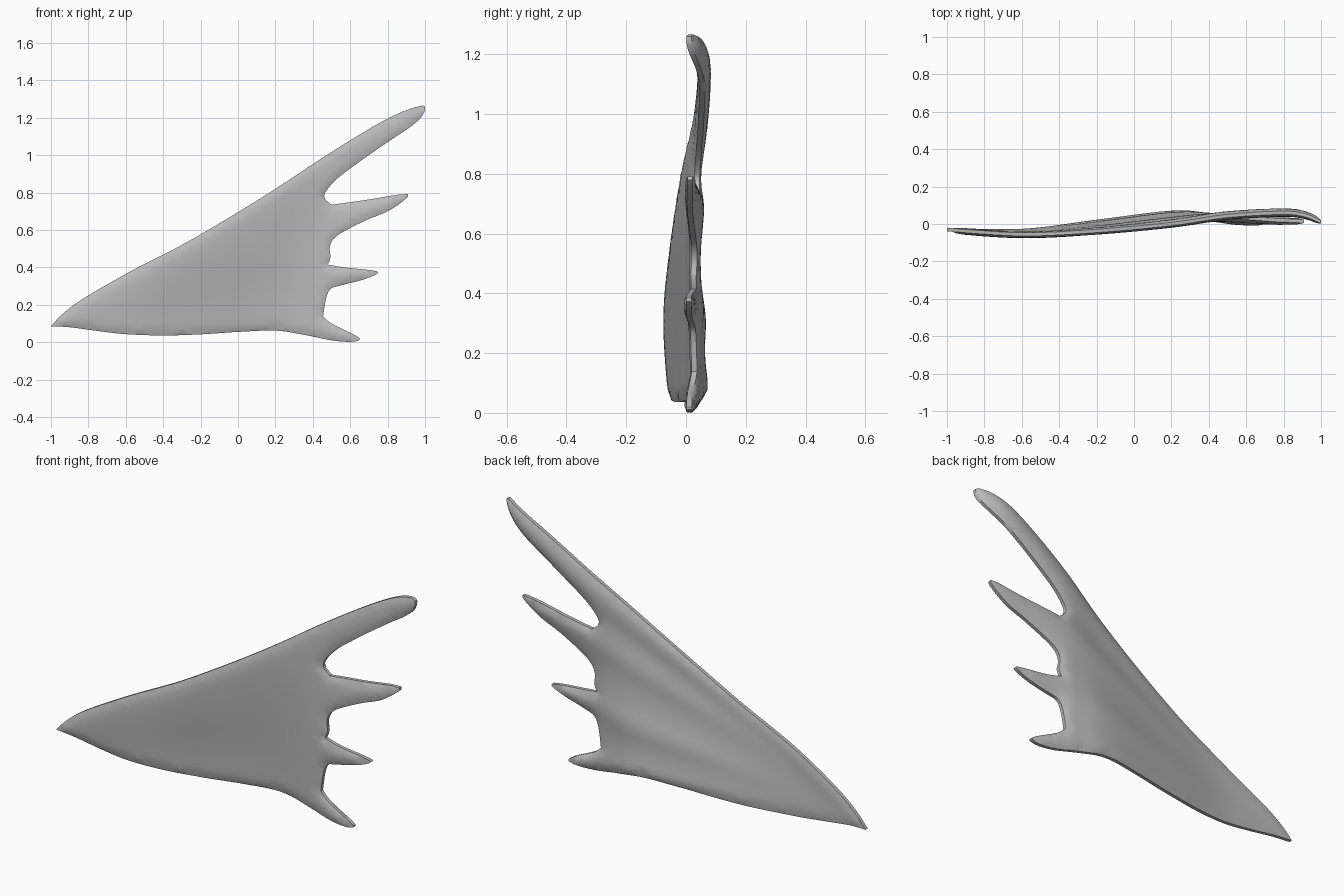
import bpy, bmesh, math
from mathutils import Vector, kdtree
from mathutils.geometry import delaunay_2d_cdt

default_cube = bpy.data.objects.get("Cube")
if default_cube:
    bpy.data.objects.remove(default_cube, do_unlink=True)

# Fin outline, counter-clockwise from the root tip; each line is one stretch between sharp corners
STRETCHES = [
    # lower edge and lowest finger
    [(-1, .085), (-.9, .08), (-.75, .06), (-.6, .043), (-.4, .036), (-.2, .042), (0, .055), (.2, .062),
     (.35, .04), (.5, .01), (.6, .002), (.65, .012), (.63, .035), (.5, .1), (.455, .138)],
    # third finger
    [(.455, .138), (.47, .23), (.495, .285), (.555, .305), (.68, .338), (.75, .372),
     (.7, .386), (.57, .4), (.48, .415)],
    # second finger
    [(.48, .415), (.495, .455), (.49, .51), (.53, .57), (.68, .65), (.81, .705), (.91, .78),
     (.87, .79), (.68, .76), (.5, .735)],
    # notch, longest finger and leading edge
    [(.5, .735), (.46, .782), (.52, .865), (.65, .965), (.8, 1.07), (.92, 1.15), (.985, 1.21),
     (1, 1.26), (.96, 1.26), (.85, 1.22), (.7, 1.14), (.45, .985), (.2, .82), (-.05, .665),
     (-.3, .52), (-.55, .392), (-.75, .28), (-.87, .205), (-.95, .14), (-1, .085)],
]
# Sideways bend of the sheet along the leading and the lower edge, as (x, y)
LEADING_BEND = [(-1, -.03), (-.6, -.055), (-.2, -.037), (.2, 0), (.5, .043), (.8, .06), (.92, .045), (1, .01)]
LOWER_BEND = [(-1, -.03), (-.6, -.04), (-.2, .005), (.2, .05), (.4, .035), (.6, .012), (1, .008)]
RIB_SLOPES = (.55, .39, .17, -.02)
STEP = .025


def smoothstep(low, high, value):
    t = min(max((value - low) / (high - low), 0), 1)
    return t * t * (3 - 2 * t)


def spline(a, b, c, d, t):
    """Catmull-Rom point between b and c."""
    return b + t * ((c - a) / 2 + t * ((a - 2.5 * b + 2 * c - d / 2) + t * (1.5 * (b - c) + (d - a) / 2)))


def rounded(points):
    """Smooth path through the points in short even steps, without its last point."""
    points = [Vector(p) for p in points]
    points = [points[0]] + points + [points[-1]]
    result = []
    for a, b, c, d in zip(points, points[1:], points[2:], points[3:]):
        parts = max(2, math.ceil((c - b).length / STEP))
        result += [spline(a, b, c, d, i / parts) for i in range(parts)]
    return result


def lookup(table, x):
    for (x0, y0), (x1, y1) in zip(table, table[1:]):
        if x <= x1:
            return y0 + (y1 - y0) * max(x - x0, 0) / (x1 - x0)
    return table[-1][1]


LEADING_CURVE = rounded(LEADING_BEND) + [LEADING_BEND[-1]]
LOWER_CURVE = rounded(LOWER_BEND) + [LOWER_BEND[-1]]


def bend(x, z):
    """Middle of the sheet, blended from leading edge to lower edge."""
    top = .68 + .63 * x
    drop = (top - z) / max(top - .04, .06)
    blend = smoothstep(0, 1 - .5 * smoothstep(.2, .8, x), drop)
    return lookup(LEADING_CURVE, x) * (1 - blend) + lookup(LOWER_CURVE, x) * blend


def rib(x, z):
    """Ridges fanning out from the root towards each finger."""
    slope = (z - .09) / (x + 1.05)
    ridge = sum(math.exp(-((slope - s) / .055) ** 2) for s in RIB_SLOPES)
    return ridge * smoothstep(-.6, .3, x)


# Distance to the rim controls the net and the thickness
outline = [p for stretch in STRETCHES for p in rounded(stretch)]
tree = kdtree.KDTree(len(outline))
for i, p in enumerate(outline):
    tree.insert((p.x, 0, p.y), i)
tree.balance()

# Flat net of triangles inside the outline, fine enough to bend
inner = [Vector((-1 + i * STEP, j * STEP)) for i in range(81) for j in range(51)]
inner = [p for p in inner if tree.find((p.x, 0, p.y))[2] > STEP * .6]
rim = [(i, (i + 1) % len(outline)) for i in range(len(outline))]
points, _, triangles, *_ = delaunay_2d_cdt(outline + inner, rim, [], 1, 1e-5)
bm = bmesh.new()
net = [bm.verts.new((p.x, 0, p.y)) for p in points]
for triangle in triangles:
    bm.faces.new([net[i] for i in triangle])
bmesh.ops.delete(bm, geom=[v for v in bm.verts if not v.link_faces], context='VERTS')

# Front and back skins, joined by a thin wall around the rim
rim_edges = [e for e in bm.edges if e.is_boundary]
rim_verts = {v for e in rim_edges for v in e.verts}
front = bm.verts[:]
copy = bmesh.ops.duplicate(bm, geom=bm.verts[:] + bm.edges[:] + bm.faces[:])["vert_map"]
for v in front:
    x, z = v.co.x, v.co.z
    inset = 0 if v in rim_verts else min(tree.find(v.co)[2] / .07, 1)
    swell = math.sqrt(1 - (1 - inset) ** 2)
    middle = bend(x, z)
    v.co.y = middle - .009 - .012 * swell
    copy[v].co.y = middle + .009 + swell * (.007 + .01 * rib(x, z))
for e in rim_edges:
    a, b = e.verts
    bm.faces.new((a, b, copy[b], copy[a]))
bmesh.ops.recalc_face_normals(bm, faces=bm.faces[:])

mesh = bpy.data.meshes.new("webbed_fin")
bm.to_mesh(mesh)
bm.free()
fin = bpy.data.objects.new("webbed_fin", mesh)
bpy.context.collection.objects.link(fin)

# Plain grey skin
grey = bpy.data.materials.new("plain_grey")
grey.use_nodes = True
colour = (.5, .5, .5, 1)
grey.diffuse_color = colour
grey.node_tree.nodes["Principled BSDF"].inputs["Base Color"].default_value = colour
mesh.materials.append(grey)

bpy.ops.object.select_all(action='DESELECT')
fin.select_set(True)
bpy.context.view_layer.objects.active = fin
bpy.ops.object.shade_smooth_by_angle(angle=math.radians(45))
